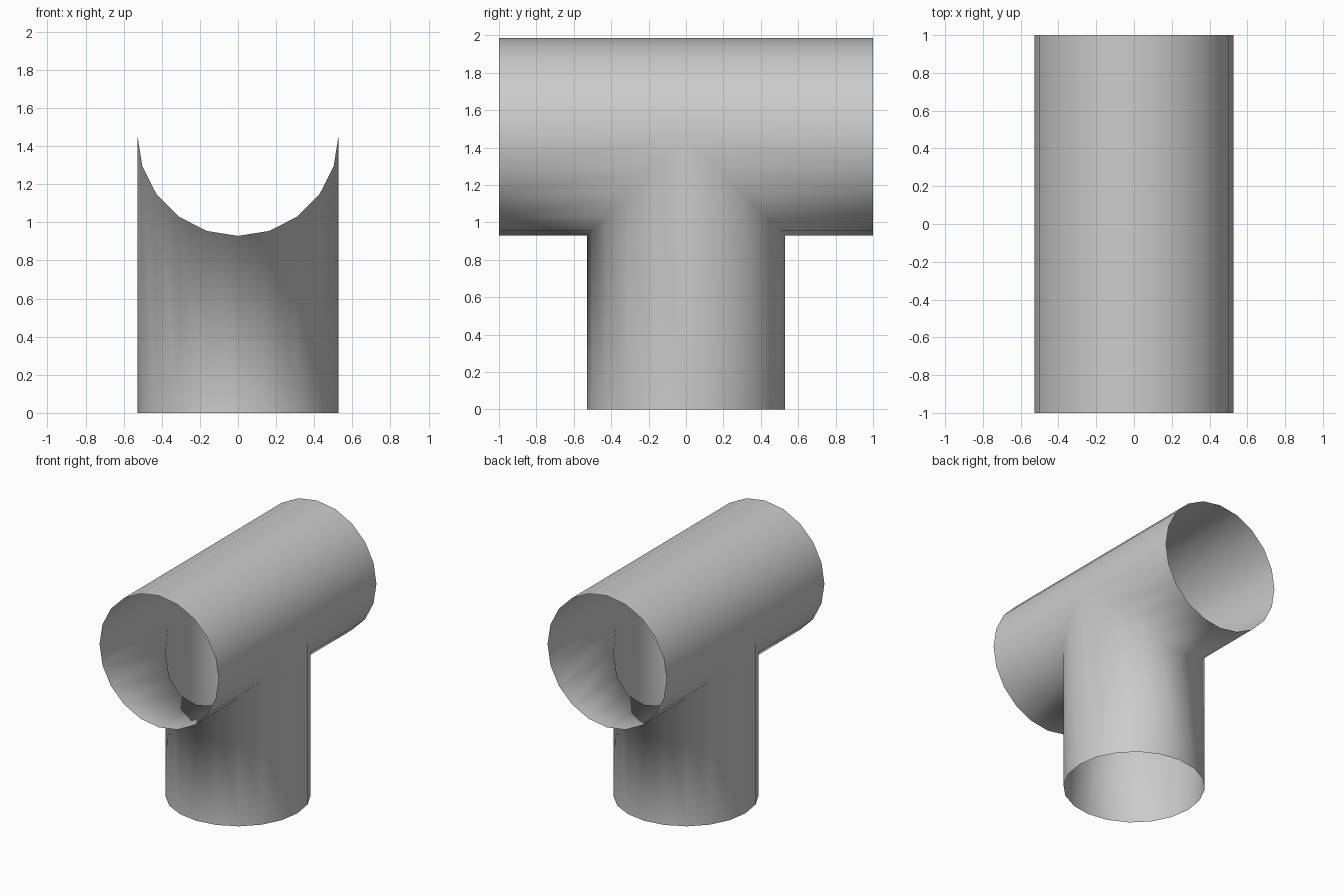
import bpy, bmesh
from math import sin, cos, pi
from mathutils import Vector

if "Cube" in bpy.data.objects:
    bpy.data.objects.remove(bpy.data.objects["Cube"])

SIDES, R, ZC = 20, 0.528, 1.457   # pipe sides, radius, height of the cross pipe axis
bm = bmesh.new()


def add_quad(points, axis_mask):
    """Add a quad whose normal faces away from the pipe axis."""
    face = bm.faces.new([bm.verts.new(p) for p in points])
    face.normal_update()
    c = face.calc_center_median() - Vector((0, 0, ZC))
    outward = Vector(a * b for a, b in zip(c, axis_mask))
    if face.normal.dot(outward) < 0:
        face.normal_flip()


def cross_point(a, y):
    return (R * sin(a), y, ZC - R * cos(a))


def saddle_y(a):
    return R * max(cos(a), 0)


for i in range(SIDES):
    a, b = 2 * pi * i / SIDES, 2 * pi * (i + 1) / SIDES
    # cross pipe: two open halves, trimmed along the joint below
    for s in (-1, 1):
        add_quad([cross_point(a, s), cross_point(b, s),
                  cross_point(b, s * saddle_y(b)),
                  cross_point(a, s * saddle_y(a))], (1, 0, 1))
    # upright pipe: open at the floor, saddle cut at the top
    (x0, y0), (x1, y1) = [(R * sin(t), R * cos(t)) for t in (a, b)]
    add_quad([(x0, y0, 0), (x1, y1, 0),
              (x1, y1, ZC - abs(y1)), (x0, y0, ZC - abs(y0))], (1, 1, 0))

# weld the pipes into one smooth shell
bmesh.ops.remove_doubles(bm, verts=bm.verts, dist=1e-4)
for f in bm.faces:
    f.smooth = True

mesh = bpy.data.meshes.new("tee_pipe")
bm.to_mesh(mesh)
bm.free()
tee = bpy.data.objects.new("tee_pipe", mesh)
bpy.context.collection.objects.link(tee)
